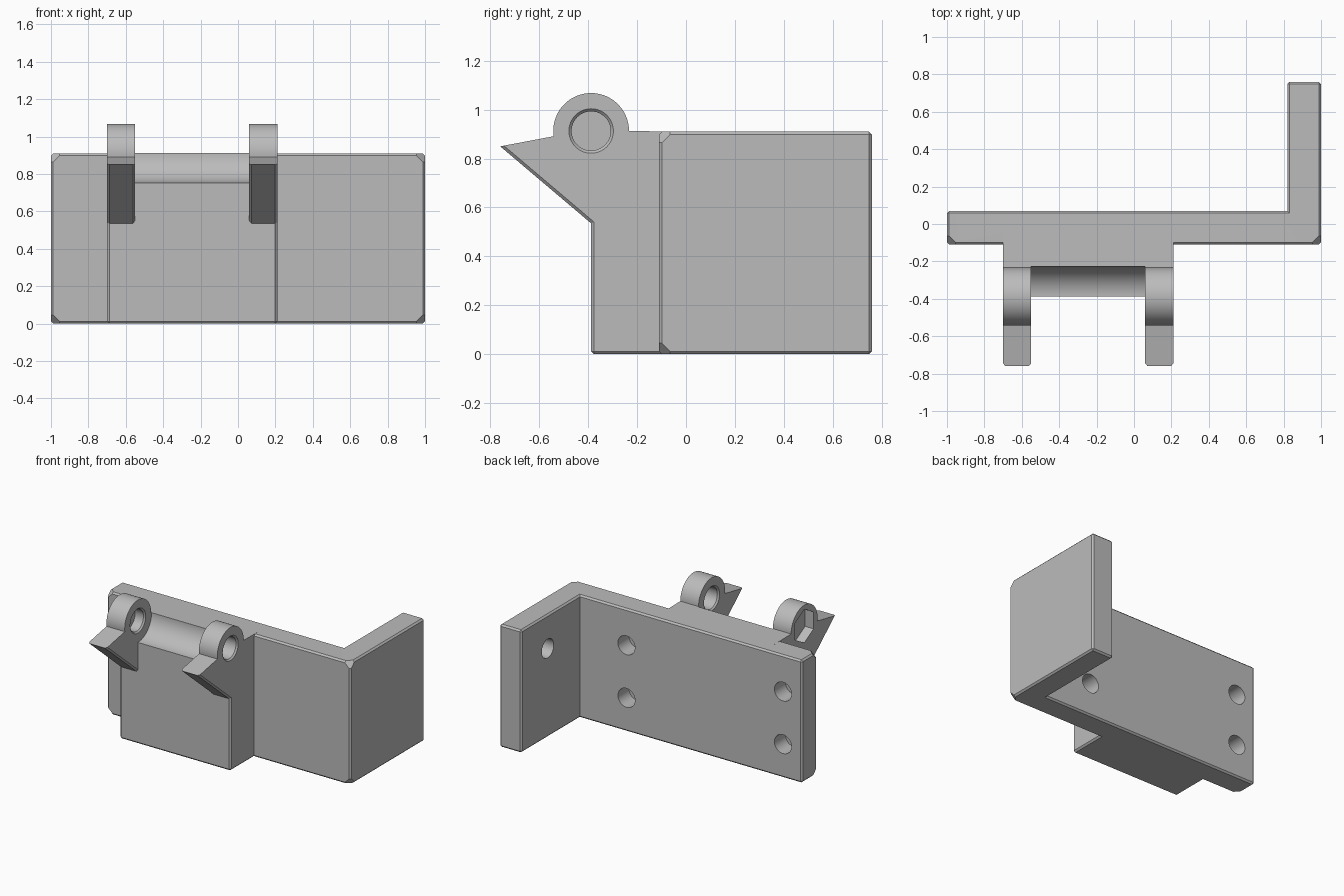
import bpy, bmesh
from math import pi, cos, sin, radians
from mathutils import Vector, Matrix

cube = bpy.data.objects.get("Cube")
if cube:
    bpy.data.objects.remove(cube, do_unlink=True)

grey = bpy.data.materials.new("light_grey")
grey.diffuse_color = (0.5, 0.5, 0.5, 1)
grey.use_nodes = True
grey.node_tree.nodes["Principled BSDF"].inputs["Base Color"].default_value = (0.5, 0.5, 0.5, 1)

TOP = 0.91
FRONT, BACK = -0.11, 0.07           # plate faces
PIN_Y, PIN_Z = -0.388, 0.913        # hinge axis
BLOCK_X = (-0.7, 0.21)
LUGS = ((-0.7, -0.55), (0.06, 0.21))
CH = 0.012                          # edge chamfer


def finish(name, bm):
    bmesh.ops.recalc_face_normals(bm, faces=bm.faces)
    mesh = bpy.data.meshes.new(name)
    bm.to_mesh(mesh)
    bm.free()
    mesh.materials.append(grey)
    ob = bpy.data.objects.new(name, mesh)
    bpy.context.collection.objects.link(ob)
    return ob


def prism(points, offset):
    """Extrude a closed outline by an offset vector."""
    bm = bmesh.new()
    face = bm.faces.new([bm.verts.new(p) for p in points])
    new = bmesh.ops.extrude_face_region(bm, geom=[face])["geom"]
    bmesh.ops.translate(bm, vec=offset, verts=[v for v in new if isinstance(v, bmesh.types.BMVert)])
    bmesh.ops.recalc_face_normals(bm, faces=bm.faces)
    return bm


def chamfer(bm, rule):
    edges = [e for e in bm.edges if rule(*[v.co for v in e.verts])]
    bmesh.ops.bevel(bm, geom=edges, offset=CH, segments=1, affect='EDGES')


def arc(radius, start, end, steps):
    angles = [radians(start + (end - start) * i / steps) for i in range(steps + 1)]
    return [(PIN_Y + radius * cos(a), PIN_Z + radius * sin(a)) for a in angles]


def side_prism(outline, x0, x1):
    return prism([(x0, y, z) for y, z in outline], (x1 - x0, 0, 0))


def boolean(target, other, operation):
    mod = target.modifiers.new(operation.lower(), 'BOOLEAN')
    mod.operation, mod.object, mod.solver = operation, other, 'EXACT'
    with bpy.context.temp_override(object=target, active_object=target):
        bpy.ops.object.modifier_apply(modifier=mod.name)
    bpy.data.objects.remove(other, do_unlink=True)


def drill(target, centre, axis, r1, r2, depth, sides=48, twist=0):
    """Cut a round, tapered or polygonal hole."""
    turn = Vector(axis).to_track_quat('Z', 'Y').to_matrix().to_4x4()
    bm = bmesh.new()
    bmesh.ops.create_cone(bm, cap_ends=True, segments=sides, radius1=r1, radius2=r2, depth=depth,
                          matrix=Matrix.Translation(centre) @ turn @ Matrix.Rotation(twist, 4, 'Z'))
    boolean(target, finish("cutter", bm), 'DIFFERENCE')


# L-shaped plate, chamfered all round except the inside corner
outline = [(-1, FRONT), (1, FRONT), (1, 0.76), (0.82, 0.76), (0.82, BACK), (-1, BACK)]
bm = prism([(x, y, 0) for x, y in outline], (0, 0, TOP))
chamfer(bm, lambda a, b: not all(abs(p.x - 0.82) < 0.01 and abs(p.y - BACK) < 0.01 for p in (a, b)))
# Clip the four front corners
for sx in (-1, 1):
    for z, sz in ((0, -1), (TOP, 1)):
        n = Vector((sx, -1, sz))
        corner = Vector((sx, FRONT, z)) - n * 0.019
        cut = bmesh.ops.bisect_plane(bm, geom=bm.verts[:] + bm.edges[:] + bm.faces[:],
                                     plane_co=corner, plane_no=n, clear_outer=True)
        rim = [e for e in cut["geom_cut"] if isinstance(e, bmesh.types.BMEdge)]
        bmesh.ops.contextual_create(bm, geom=rim)
bracket = finish("bracket_plate", bm)

# Front block with a round scoop along its top edge
bm = side_prism([(-0.02, 0), (-0.02, TOP)] + arc(0.16, 0, -90, 20) + [(PIN_Y, 0)], *BLOCK_X)
bm.verts.ensure_lookup_table()
low = lambda p: p.z < 0.001
fore = lambda p: abs(p.y - PIN_Y) < 0.001
chamfer(bm, lambda a, b: (low(a) and low(b) and not (a.y > -0.03 and b.y > -0.03))
        or (fore(a) and fore(b) and abs(a.x - b.x) < 0.001))
boolean(bracket, finish("front_block", bm), 'UNION')

# Hinge lugs with a pointed beak, chamfered under the beak
for x0, x1 in LUGS:
    beak = [(-0.76, 0.85), (PIN_Y, 0.535), (-0.05, 0.535), (-0.05, TOP)]
    bm = side_prism(arc(0.155, 0, 188, 40) + beak, x0, x1)
    chamfer(bm, lambda a, b: abs(a.x - b.x) < 0.001
            and min(a.y, b.y) < -0.75 and abs(max(a.y, b.y) - PIN_Y) < 0.001
            and min(a.z, b.z) < 0.54)
    boolean(bracket, finish("hinge_lug", bm), 'UNION')

# Pin bore, countersinks and the hexagonal nut pocket
drill(bracket, (-0.25, PIN_Y, PIN_Z), (1, 0, 0), 0.08, 0.08, 1.2, 64)
for x, way in ((0.21, 1), (0.06, -1), (-0.55, 1)):
    drill(bracket, (x, PIN_Y, PIN_Z), (way, 0, 0), 0.078, 0.104, 0.026, 64)
drill(bracket, (-0.7, PIN_Y, PIN_Z), (1, 0, 0), 0.125, 0.125, 0.14, 6)

# Blind screw holes in the back and the side wall
for x in (0.44, -0.845):
    for z in (0.25, 0.64):
        drill(bracket, (x, BACK, z), (0, 1, 0), 0.07, 0.07, 0.26)
drill(bracket, (0.82, 0.45, 0.66), (1, 0, 0), 0.07, 0.07, 0.26)

bpy.ops.object.select_all(action='DESELECT')
bracket.select_set(True)
bpy.context.view_layer.objects.active = bracket
bpy.ops.object.shade_smooth_by_angle(angle=radians(20))
